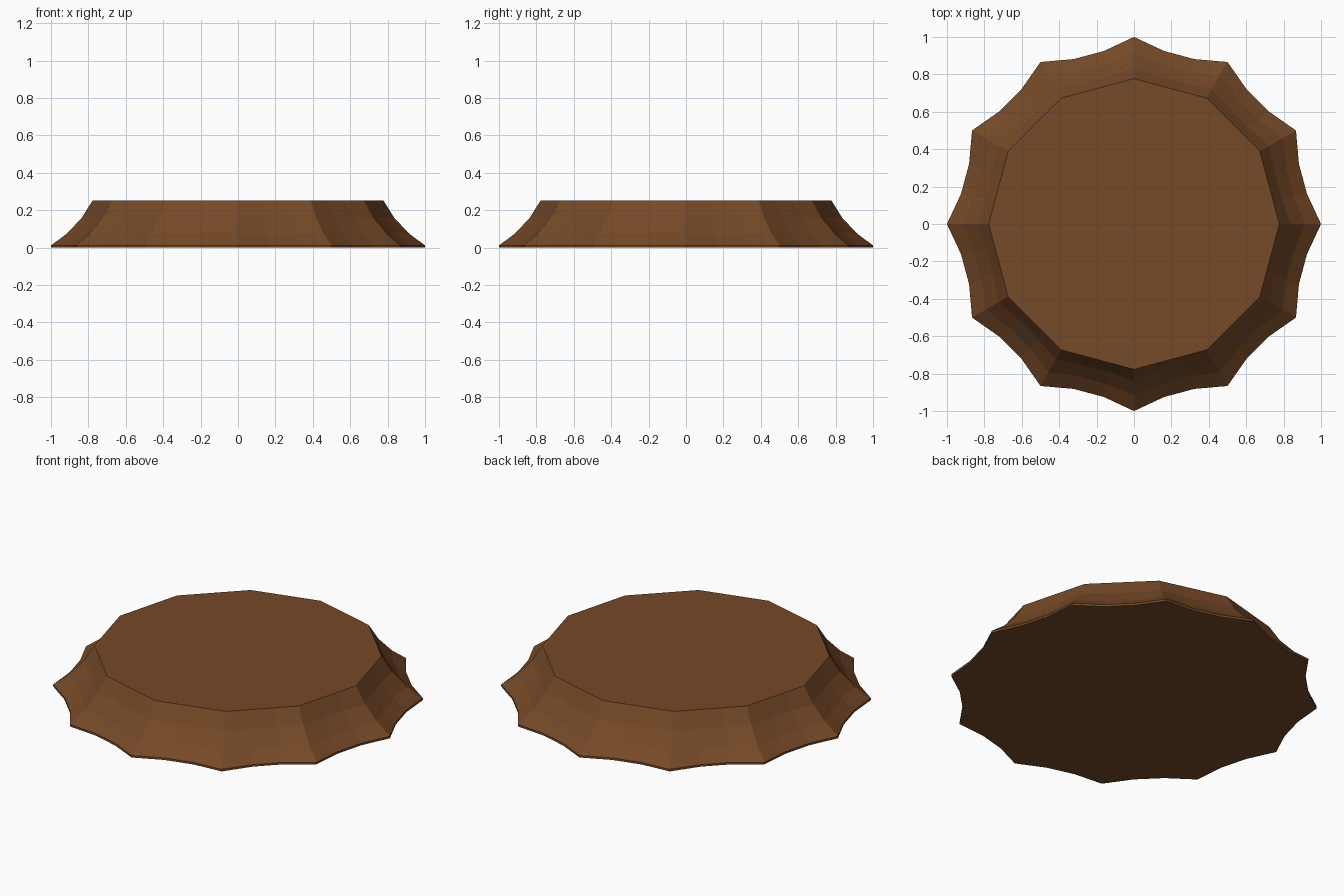
import bpy
import bmesh
from math import sin, cos, tau
from mathutils import Vector

if "Cube" in bpy.data.objects:
    bpy.data.objects.remove(bpy.data.objects["Cube"], do_unlink=True)

SIDES, STEPS = 12, 3

# One brown for the whole base
brown = bpy.data.materials.new("warm brown")
brown.use_nodes = True
colour = (0.18, 0.067, 0.02, 1)
brown.diffuse_color = colour
brown.node_tree.nodes["Principled BSDF"].inputs["Base Color"].default_value = colour

# Flared profile: corner radius, height, inward scallop of each side
profile = [(1.0, 0.0, 0.032), (1.0, 0.012, 0.032), (0.915, 0.075, 0.022),
           (0.835, 0.16, 0.011), (0.777, 0.253, 0.0)]


def corner(i):
    a = tau * i / SIDES
    return Vector((cos(a), sin(a), 0))


def scalloped_ring(bm, radius, z, dip):
    """Twelve corners joined by sides that curve towards the middle."""
    ring = []
    for i in range(SIDES):
        for s in range(STEPS):
            p = corner(i).lerp(corner(i + 1), s / STEPS) * radius
            if s:
                p *= 1 - dip
            ring.append(bm.verts.new((p.x, p.y, z)))
    return ring


bm = bmesh.new()
rings = [scalloped_ring(bm, *row) for row in profile]

# Flared wall
for low, high in zip(rings, rings[1:]):
    for i in range(len(low)):
        j = (i + 1) % len(low)
        bm.faces.new((low[i], low[j], high[j], high[i]))

# Flat underside and top
bm.faces.new(rings[0][::-1])
bm.faces.new(rings[-1])
bmesh.ops.recalc_face_normals(bm, faces=bm.faces)

mesh = bpy.data.meshes.new("scalloped_base")
bm.to_mesh(mesh)
bm.free()
mesh.materials.append(brown)
base = bpy.data.objects.new("scalloped_base", mesh)
bpy.context.collection.objects.link(base)
